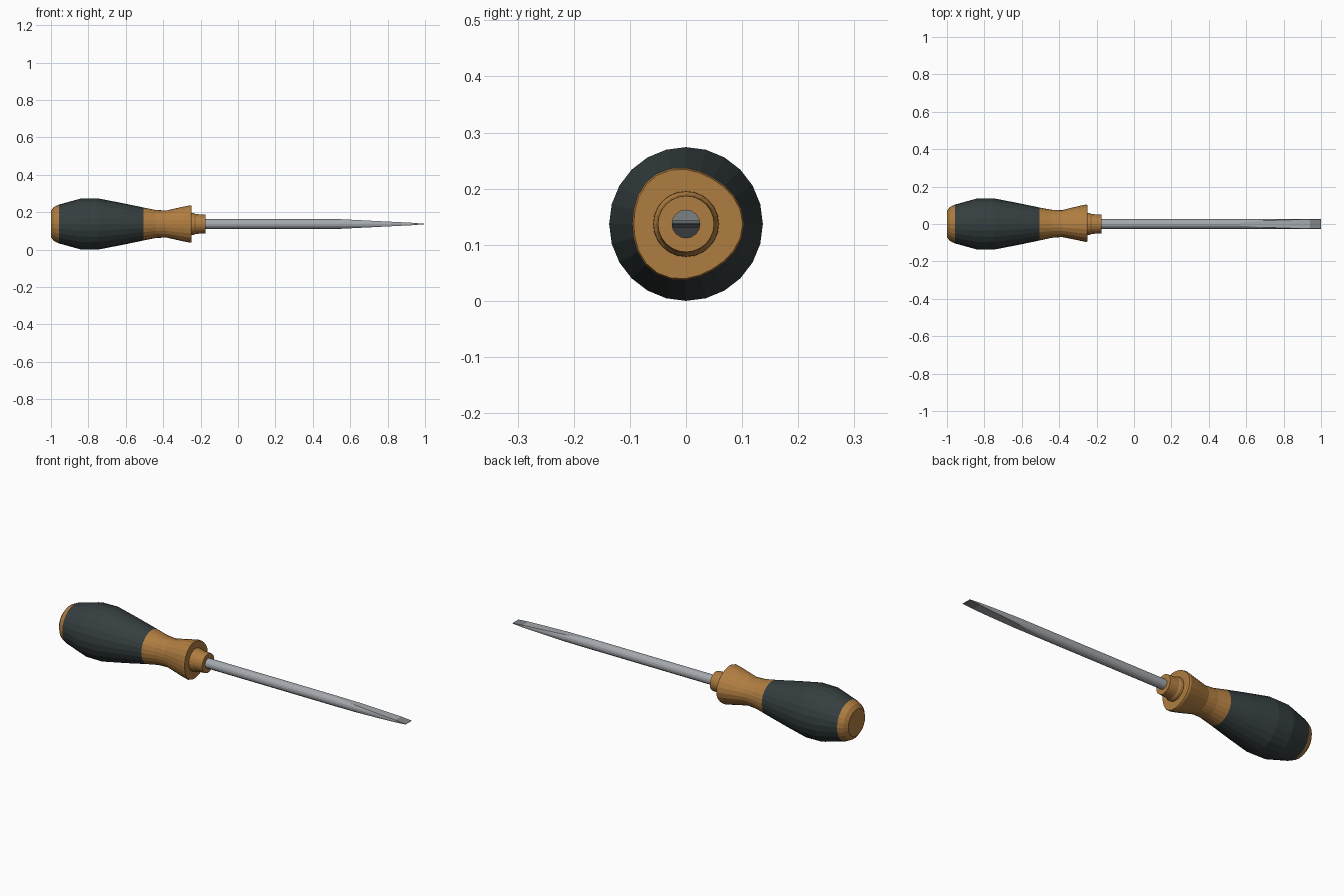
import bpy, bmesh, math
from mathutils import Vector

if "Cube" in bpy.data.objects:
    bpy.data.objects.remove(bpy.data.objects["Cube"])

AXIS_Z = 0.137


def material(name, rgb):
    m = bpy.data.materials.new(name)
    m.diffuse_color = (*rgb, 1)
    m.use_nodes = True
    m.node_tree.nodes["Principled BSDF"].inputs["Base Color"].default_value = m.diffuse_color
    return m


orange = material("amber_plastic", (0.43, 0.205, 0.052))
rubber = material("dark_rubber", (0.035, 0.048, 0.049))
steel = material("steel", (0.38, 0.40, 0.425))
dark_steel = material("dark_steel", (0.22, 0.24, 0.26))


def lathe(bm, profile, sides, lobe=lambda x: 0):
    """Loft rings of (x, radius) along x; lobe adds a slight three-sided swell."""
    rings = []
    for x, r in profile:
        ring = []
        for i in range(sides):
            a = 2 * math.pi * i / sides
            rr = r + lobe(x) * math.cos(3 * a)
            ring.append(bm.verts.new((x, rr * math.cos(a), AXIS_Z + rr * math.sin(a))))
        rings.append(ring)
    for a, b in zip(rings, rings[1:]):
        for i in range(sides):
            j = (i + 1) % sides
            bm.faces.new((a[i], a[j], b[j], b[i]))
    bm.faces.new(rings[0])
    bm.faces.new(rings[-1])
    bmesh.ops.recalc_face_normals(bm, faces=bm.faces)


def finish(bm, name, mats, rule):
    for f in bm.faces:
        f.material_index = rule(f.calc_center_median().x)
    me = bpy.data.meshes.new(name)
    bm.to_mesh(me)
    bm.free()
    for m in mats:
        me.materials.append(m)
    ob = bpy.data.objects.new(name, me)
    bpy.context.collection.objects.link(ob)
    return ob


# handle: amber butt cap, rubber grip, amber neck and flange
bm = bmesh.new()
lathe(bm, [(-1, 0.07), (-0.985, 0.09), (-0.957, 0.104), (-0.84, 0.136),
           (-0.75, 0.137), (-0.62, 0.112), (-0.505, 0.088), (-0.44, 0.075),
           (-0.385, 0.072), (-0.30, 0.091), (-0.257, 0.1), (-0.248, 0.097)],
      24, lambda x: 0.004 * min(1, max(0, (x + 0.5) / 0.2)))
finish(bm, "handle", [orange, rubber], lambda x: 1 if -0.957 < x < -0.505 else 0)

# collar where the blade enters the handle
bm = bmesh.new()
lathe(bm, [(-0.26, 0.059), (-0.235, 0.058), (-0.225, 0.053), (-0.175, 0.05)], 24)
finish(bm, "collar", [orange], lambda x: 0)

# blade: round rod ground to a flat tip by slanted cuts above and below
bm = bmesh.new()
lathe(bm, [(-0.2, 0.0255), (0.70, 0.0255), (1, 0.0255)], 16)
grind = [(0.71, 0.0255), (0.94, 0.006), (1.0, 0.003)]
for side in (1, -1):
    for (x0, h0), (x1, h1) in zip(grind, grind[1:]):
        n = Vector((h0 - h1, 0, side * (x1 - x0))).normalized()
        bmesh.ops.bisect_plane(bm, geom=bm.verts[:] + bm.edges[:] + bm.faces[:],
                               plane_co=(x0, 0, AXIS_Z + side * h0),
                               plane_no=n, clear_outer=True)
        cut = [e for e in bm.edges if e.is_boundary]
        bmesh.ops.holes_fill(bm, edges=cut, sides=0)
# split the tip off for its darker colour
bmesh.ops.bisect_plane(bm, geom=bm.verts[:] + bm.edges[:] + bm.faces[:],
                       plane_co=(0.94, 0, 0), plane_no=(1, 0, 0))
bmesh.ops.recalc_face_normals(bm, faces=bm.faces)
finish(bm, "blade", [steel, dark_steel], lambda x: 1 if x > 0.94 else 0)
